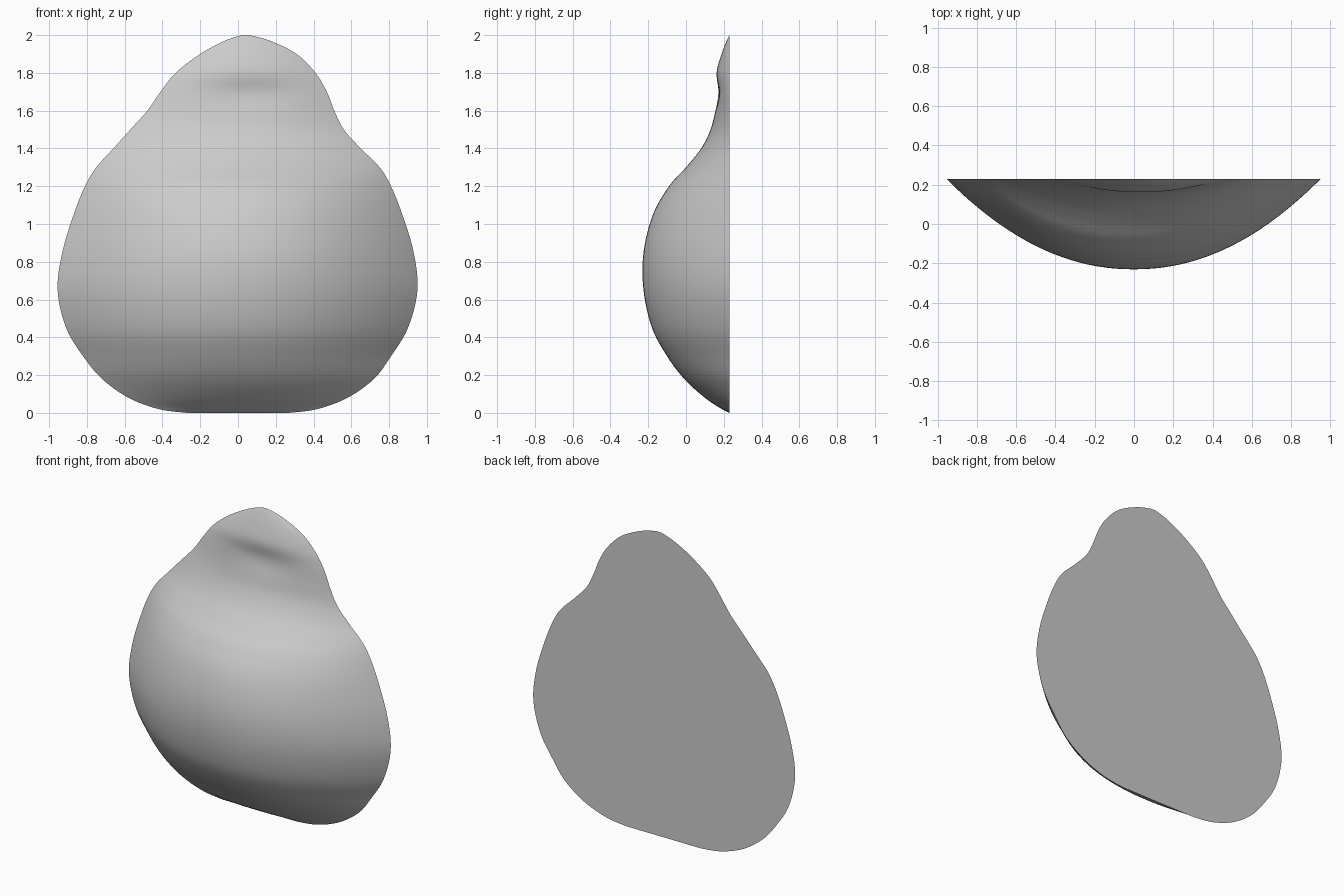
import bpy
import bmesh
import math
from mathutils import Vector

default_cube = bpy.data.objects.get("Cube")
if default_cube:
    bpy.data.objects.remove(default_cube, do_unlink=True)

BACK_Y = 0.23
COLUMNS = 64
STEPS = 6

# Height, left edge, right edge and depth of each horizontal section
SECTIONS = [Vector(s) for s in (
    (0, -.27, .27, 0), (.02, -.42, .42, .04), (.08, -.58, .58, .13),
    (.18, -.72, .72, .24), (.3, -.82, .81, .33), (.45, -.91, .9, .41),
    (.65, -.955, .95, .455), (.85, -.93, .93, .455), (1.05, -.87, .87, .405),
    (1.2, -.81, .81, .32), (1.3, -.75, .75, .23), (1.4, -.66, .65, .15),
    (1.5, -.57, .56, .1), (1.6, -.48, .51, .078), (1.7, -.41, .47, .07),
    (1.8, -.33, .41, .07), (1.9, -.2, .31, .042), (1.97, -.07, .17, .015),
    (2, .02, .06, 0),
)]


def smooth_sections(points, steps):
    """Run a Catmull-Rom spline through the sections."""
    result = []
    last = len(points) - 1
    for i in range(last):
        a, b = points[max(i - 1, 0)], points[i]
        c, d = points[i + 1], points[min(i + 2, last)]
        for k in range(steps):
            t = k / steps
            result.append(0.5 * (2 * b + (c - a) * t
                                 + (2 * a - 5 * b + 4 * c - d) * t ** 2
                                 + (3 * b - a - 3 * c + d) * t ** 3))
    result.append(points[last])
    return result


def section_points(section):
    """Return one rounded section from the left edge to the right edge."""
    height, left, right, depth = section
    middle, half = (left + right) / 2, (right - left) / 2
    points = []
    for i in range(COLUMNS + 1):
        u = -math.cos(math.pi * i / COLUMNS)
        x = middle + half * u
        bulge = max(depth, 0) * (1 - abs(u) ** 2.1)
        # Shallow hollow under the upper lip
        hollow = math.exp(-((x - .08) / .22) ** 2 - ((height - 1.69) / .08) ** 2)
        bulge *= 1 - 0.2 * hollow
        points.append((x, BACK_Y - bulge, max(height, 0)))
    return points


# Domed front skin
bm = bmesh.new()
rows = [[bm.verts.new(p) for p in section_points(s)]
        for s in smooth_sections(SECTIONS, STEPS)]
for lower, upper in zip(rows, rows[1:]):
    for i in range(COLUMNS):
        bm.faces.new((lower[i], lower[i + 1], upper[i + 1], upper[i]))

# Flat back closing the rim
rim = rows[0] + [row[-1] for row in rows[1:-1]] + rows[-1][::-1]
rim += [row[0] for row in reversed(rows[1:-1])]
bm.faces.new(rim[::-1])
bmesh.ops.recalc_face_normals(bm, faces=bm.faces)

mesh = bpy.data.meshes.new("flat_backed_dome")
bm.to_mesh(mesh)
bm.free()
dome = bpy.data.objects.new("flat_backed_dome", mesh)
bpy.context.collection.objects.link(dome)

# Smooth dome with a crisp rim
bpy.ops.object.select_all(action="DESELECT")
dome.select_set(True)
bpy.context.view_layer.objects.active = dome
bpy.ops.object.shade_smooth_by_angle(angle=math.radians(40))
